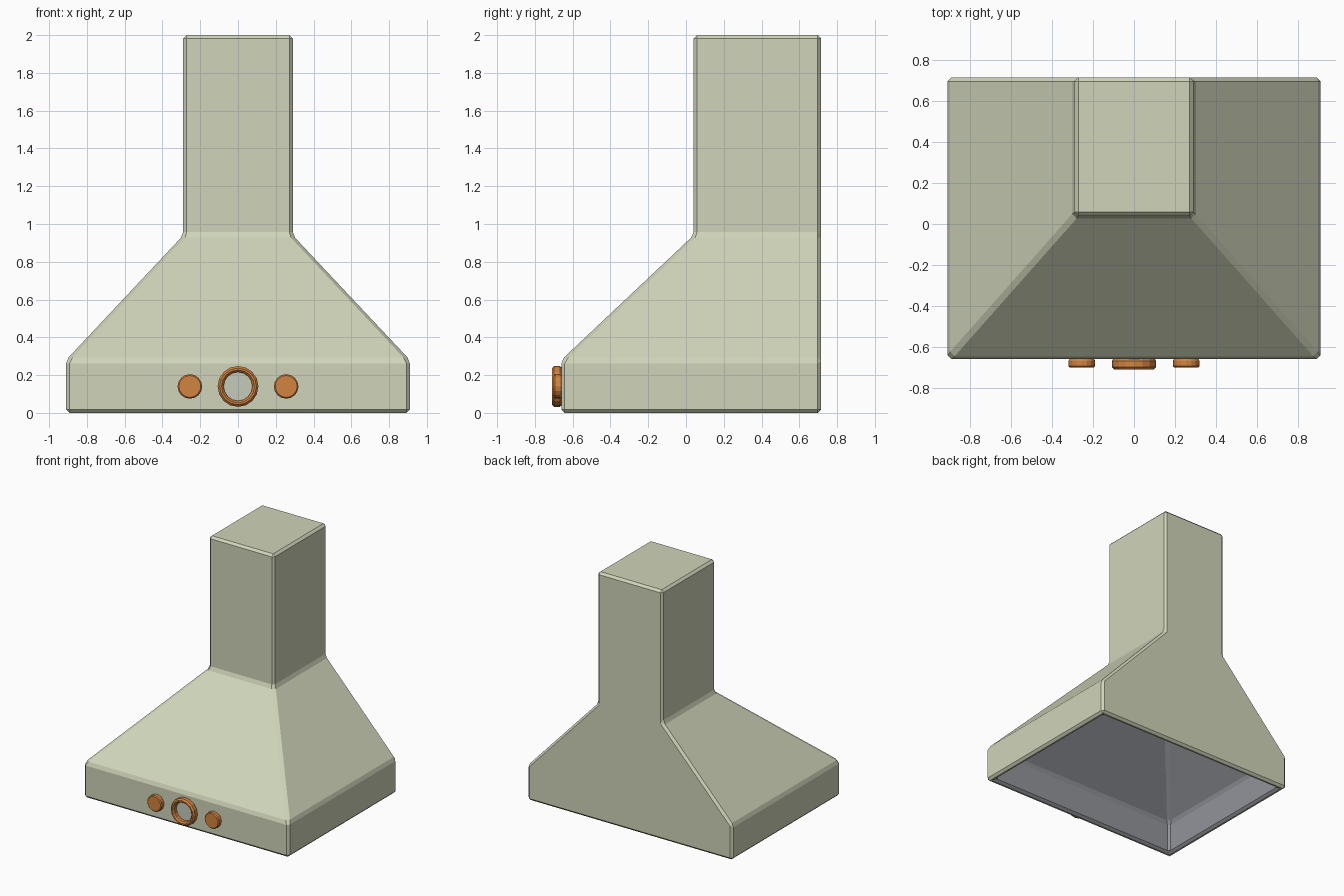
import bpy, bmesh, math

if "Cube" in bpy.data.objects:
    bpy.data.objects.remove(bpy.data.objects["Cube"])


def material(name, rgb):
    m = bpy.data.materials.new(name)
    m.diffuse_color = (*rgb, 1)
    m.use_nodes = True
    m.node_tree.nodes["Principled BSDF"].inputs["Base Color"].default_value = m.diffuse_color
    return m


GREEN = material("pale_sage", (0.63, 0.665, 0.49))
GREY = material("inner_grey", (0.287, 0.296, 0.328))
COPPER = material("copper", (0.64, 0.23, 0.053))
DIAL = material("dial_grey", (0.56, 0.60, 0.50))


def make_object(name, bm, *mats):
    me = bpy.data.meshes.new(name)
    bm.to_mesh(me)
    bm.free()
    for m in mats:
        me.materials.append(m)
    ob = bpy.data.objects.new(name, me)
    bpy.context.collection.objects.link(ob)
    return ob


def shell(bm, levels, mat):
    """Stack rectangles (z, half width, front y, back y); returns the bottom ring."""
    rings = [[bm.verts.new((sx * hx, y, z)) for sx, y in
              ((-1, y0), (1, y0), (1, y1), (-1, y1))] for z, hx, y0, y1 in levels]
    for a, b in zip(rings, rings[1:]):
        for i in range(4):
            j = (i + 1) % 4
            bm.faces.new((a[i], a[j], b[j], b[i])).material_index = mat
    bm.faces.new(rings[-1]).material_index = mat
    return rings[0]


# Hood: outer skin, grey inner skin, joined by the bottom rim
bm = bmesh.new()
outer = shell(bm, [(0, .91, -.66, .715), (.28, .91, -.66, .715),
                   (.94, .29, .04, .715), (2, .29, .04, .715)], 0)
inner = shell(bm, [(0, .86, -.61, .665), (.26, .86, -.61, .665),
                   (.92, .24, .09, .665), (1.95, .24, .09, .665)], 1)
for i in range(4):
    j = (i + 1) % 4
    bm.faces.new((outer[i], outer[j], inner[j], inner[i]))
bmesh.ops.recalc_face_normals(bm, faces=bm.faces)
bmesh.ops.dissolve_limit(bm, angle_limit=math.radians(1), verts=bm.verts,
                         edges=bm.edges, delimit={'MATERIAL'})
hood = make_object("hood", bm, GREEN, GREY)
bev = hood.modifiers.new("soft_edges", 'BEVEL')
bev.width = 0.018
bev.segments = 1
bev.limit_method = 'ANGLE'
bev.angle_limit = math.radians(20)


def lathe(name, profile, x, mat, closed=False, sides=16):
    """Turn (radius, y) points around the y axis at the control height."""
    bm = bmesh.new()
    rings = []
    for r, y in profile:
        rings.append([bm.verts.new((x + r * math.cos(2 * math.pi * k / sides), y,
                                    .14 + r * math.sin(2 * math.pi * k / sides)))
                      for k in range(sides)])
    pairs = list(zip(rings, rings[1:]))
    if closed:
        pairs.append((rings[-1], rings[0]))
    else:
        bm.faces.new(rings[0])
        bm.faces.new(rings[-1])
    for a, b in pairs:
        for k in range(sides):
            n = (k + 1) % sides
            bm.faces.new((a[k], a[n], b[n], b[k]))
    bmesh.ops.recalc_face_normals(bm, faces=bm.faces)
    return make_object(name, bm, mat)


# Dial ring with its flat plate
lathe("dial_ring", [(.098, -.655), (.108, -.668), (.108, -.698), (.097, -.71),
                    (.087, -.71), (.076, -.698), (.076, -.655)], 0, COPPER, True)
lathe("dial_plate", [(.08, -.665), (.08, -.672)], 0, DIAL)

# Side knobs
for side, x in (("left", -.255), ("right", .255)):
    lathe(side + "_knob", [(.058, -.657), (.065, -.668), (.065, -.694), (.058, -.701)],
          x, COPPER)
